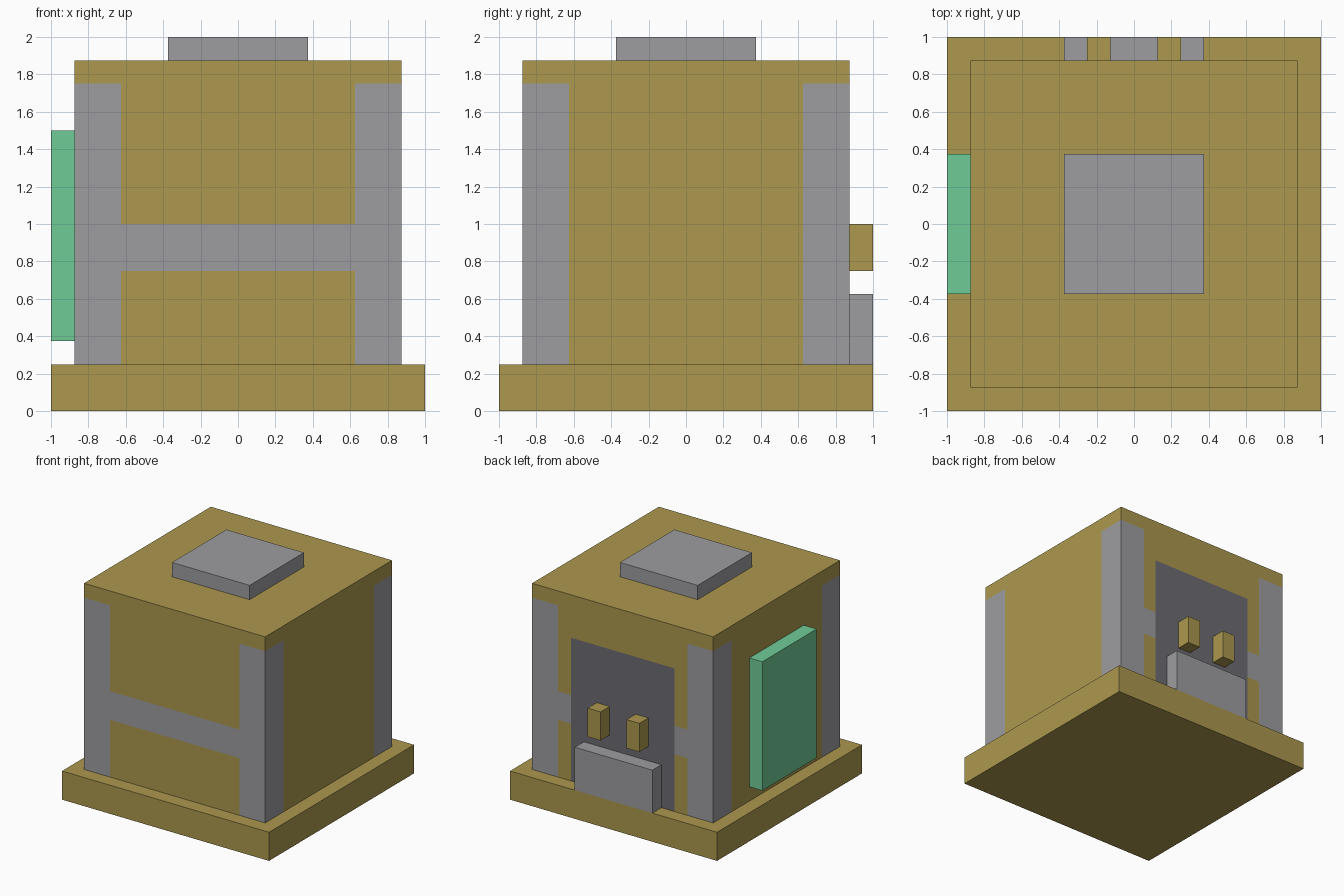
import bpy, bmesh
from mathutils import Vector

cube = bpy.data.objects.get("Cube")
if cube:
    bpy.data.objects.remove(cube, do_unlink=True)


def material(name, rgb):
    """Make a flat material from 0-255 sRGB, stored as linear."""
    linear = [((c / 255 + 0.055) / 1.055) ** 2.4 for c in rgb] + [1]
    mat = bpy.data.materials.new(name)
    mat.use_nodes = True
    mat.diffuse_color = linear
    bsdf = mat.node_tree.nodes["Principled BSDF"]
    bsdf.inputs["Base Color"].default_value = linear
    bsdf.inputs["Roughness"].default_value = 0.9
    return mat


gold = material("ochre", (172, 152, 78))
grey = material("light_grey", (157, 157, 160))
dark = material("dark_grey", (109, 108, 115))
green = material("mint_green", (112, 203, 151))


def box(name, low, high, mats, cuts=(), rule=None):
    """Box between two corners, sliced on planes, coloured by a face rule."""
    low, high = Vector(low), Vector(high)
    bm = bmesh.new()
    bmesh.ops.create_cube(bm, size=1)
    for v in bm.verts:
        v.co = (low + high) / 2 + v.co * (high - low)
    for axis, positions in cuts:
        normal = Vector([axis == i for i in range(3)])
        for p in positions:
            bmesh.ops.bisect_plane(bm, geom=bm.verts[:] + bm.edges[:] + bm.faces[:],
                                   plane_co=normal * p, plane_no=normal)
    bm.normal_update()
    if rule:
        for f in bm.faces:
            f.material_index = rule(f.calc_center_median(), f.normal)
    mesh = bpy.data.meshes.new(name)
    bm.to_mesh(mesh)
    bm.free()
    for m in mats:
        mesh.materials.append(m)
    obj = bpy.data.objects.new(name, mesh)
    bpy.context.collection.objects.link(obj)
    return obj


WALL, POST, DOOR = 0.875, 0.625, 0.5


def wall_colour(c, n):
    """0 wall, 1 corner posts and cross beams, 2 recess on the back."""
    if abs(n.z) > 0.5 or c.z > 1.75:
        return 0
    across = abs(c.y) if abs(n.x) > 0.5 else abs(c.x)
    if across > POST:
        return 1
    if n.y > 0.5 and across < DOOR and c.z < 1.5:
        return 2
    if abs(n.y) > 0.5 and 0.75 < c.z < 1:
        return 1
    return 0


# Foundation and timbered body
box("base_slab", (-1, -1, 0), (1, 1, 0.25), [gold])
box("house_body", (-WALL, -WALL, 0.25), (WALL, WALL, 1.875), [gold, grey, dark],
    cuts=[(0, (-POST, -DOOR, DOOR, POST)), (1, (-POST, POST)),
          (2, (0.75, 1, 1.5, 1.75))], rule=wall_colour)

# Roof cap
box("roof_cap", (-0.375, -0.375, 1.875), (0.375, 0.375, 2), [grey])

# Side panel on the right wall
box("side_panel", (-1, -0.375, 0.375), (-WALL, 0.375, 1.5), [green])

# Counter and pegs at the back
box("back_counter", (-0.375, WALL, 0.25), (0.375, 1, 0.625), [grey])
for side, x in (("left", 0.1875), ("right", -0.1875)):
    box(side + "_peg", (x - 0.0625, WALL, 0.75), (x + 0.0625, 1, 1), [gold])
